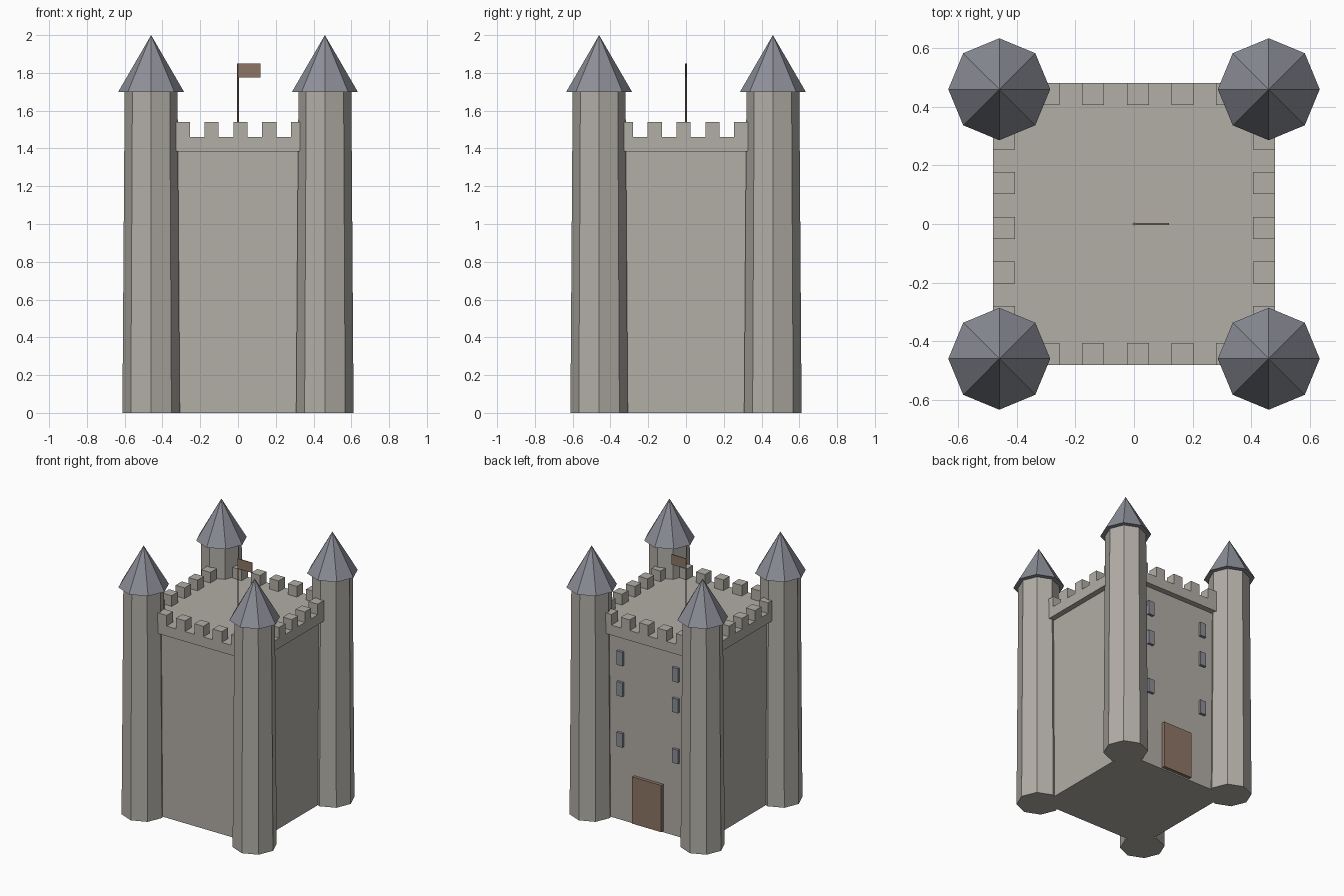
import bpy, math

if "Cube" in bpy.data.objects:
    bpy.data.objects.remove(bpy.data.objects["Cube"])


def material(name, rgb):
    m = bpy.data.materials.new(name)
    lin = [((c / 255 + 0.055) / 1.055) ** 2.4 for c in rgb]
    m.diffuse_color = (*lin, 1)
    m.use_nodes = True
    m.node_tree.nodes["Principled BSDF"].inputs["Base Color"].default_value = m.diffuse_color
    return m


STONE = material("warm_stone", (178, 174, 166))
SLATE = material("blue_grey_slate", (141, 143, 152))
WOOD = material("brown_wood", (142, 118, 102))


def finish(name, mat):
    ob = bpy.context.object
    ob.name = name
    ob.data.materials.append(mat)
    return ob


def box(name, lo, hi, mat):
    """Axis-aligned box between two corners."""
    centre = [(a + b) / 2 for a, b in zip(lo, hi)]
    bpy.ops.mesh.primitive_cube_add(size=1, location=centre)
    ob = finish(name, mat)
    ob.scale = [abs(b - a) for a, b in zip(lo, hi)]
    bpy.ops.object.transform_apply(location=False, rotation=False, scale=True)
    return ob


def cone(name, x, y, z0, z1, r0, r1, mat, sides=8):
    bpy.ops.mesh.primitive_cone_add(vertices=sides, radius1=r0, radius2=r1,
                                    depth=z1 - z0, location=(x, y, (z0 + z1) / 2))
    return finish(name, mat)


KEEP, CAP = 0.44, 0.482
CAP_Z, ROOF_Z, MERLON_Z = 1.385, 1.46, 1.54

# Main block and overhanging parapet slab
box("keep", (-KEEP, -KEEP, 0), (KEEP, KEEP, CAP_Z), STONE)
box("parapet", (-CAP, -CAP, CAP_Z), (CAP, CAP, ROOF_Z), STONE)

# Battlements, spaced along all four edges
W, STEP = 0.075, 0.1525
for i in range(6):
    a = -CAP + i * STEP
    for s in (-1, 1):
        box("merlon", (a, s * CAP, ROOF_Z), (a + W, s * (CAP - W), MERLON_Z), STONE)
        if i:
            box("merlon", (s * CAP, -a, ROOF_Z), (s * (CAP - W), -a - W, MERLON_Z), STONE)

# Tapered eight-sided corner towers with pointed roofs
for x in (-0.46, 0.46):
    for y in (-0.46, 0.46):
        cone("corner_tower", x, y, 0, 1.70, 0.152, 0.14, STONE)
        cone("tower_roof", x, y, 1.70, 2.0, 0.174, 0, SLATE)

# Door and two columns of windows on the rear wall
box("door", (-0.12, KEEP - 0.01, 0.01), (0.12, 0.465, 0.36), WOOD)
for x in (-0.23, 0.23):
    for z in (0.605, 0.985, 1.215):
        box("window", (x - 0.024, KEEP - 0.01, z - 0.052), (x + 0.024, 0.46, z + 0.052), SLATE)

# Flag and its pole
cone("flag_pole", 0, 0, ROOF_Z, 1.85, 0.005, 0.005, WOOD)
box("flag", (0, -0.003, 1.775), (0.12, 0.003, 1.85), WOOD)
